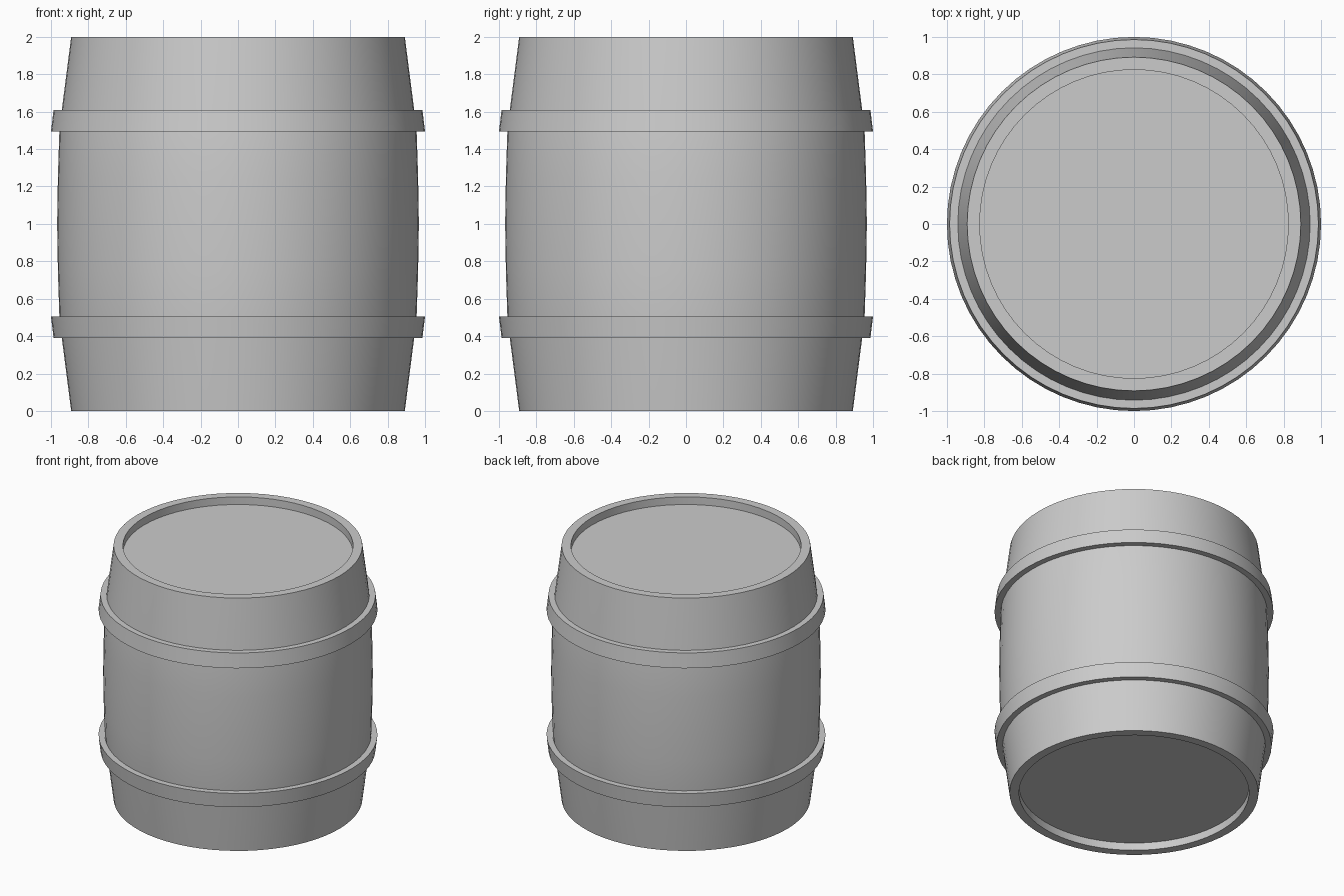
import bpy, bmesh, math

if "Cube" in bpy.data.objects:
    bpy.data.objects.remove(bpy.data.objects["Cube"])

SEGMENTS = 64


def lathe(name, profile, closed=False):
    """Spin (radius, z) points around z; radius 0 makes a pole."""
    bm = bmesh.new()
    verts = [bm.verts.new((r, 0, z)) for r, z in profile]
    edges = [bm.edges.new(p) for p in zip(verts, verts[1:])]
    if closed:
        edges.append(bm.edges.new((verts[-1], verts[0])))
    bmesh.ops.spin(bm, geom=verts + edges, cent=(0, 0, 0), axis=(0, 0, 1),
                   angle=math.tau, steps=SEGMENTS, use_duplicate=False)
    bmesh.ops.remove_doubles(bm, verts=bm.verts, dist=1e-4)
    bmesh.ops.recalc_face_normals(bm, faces=bm.faces)
    mesh = bpy.data.meshes.new(name)
    bm.to_mesh(mesh)
    bm.free()
    obj = bpy.data.objects.new(name, mesh)
    bpy.context.collection.objects.link(obj)
    bpy.ops.object.select_all(action='DESELECT')
    obj.select_set(True)
    bpy.context.view_layer.objects.active = obj
    bpy.ops.object.shade_smooth_by_angle(angle=math.radians(30))
    return obj


# Barrel body: recessed end, rim and bulging side, mirrored about mid height
lower = [(0, 0.06), (0.825, 0.06), (0.825, 0), (0.892, 0),
         (0.942, 0.39), (0.955, 0.5), (0.963, 0.75)]
upper = [(r, 2 - z) for r, z in reversed(lower)]
lathe("barrel_body", lower + [(0.967, 1.0)] + upper)

# Two tapered hoops, wide edge towards the middle
hoop = [(0.93, 0.39), (0.986, 0.39), (1.0, 0.505), (0.945, 0.505)]
lathe("lower_hoop", hoop, closed=True)
lathe("upper_hoop", [(r, 2 - z) for r, z in hoop], closed=True)
